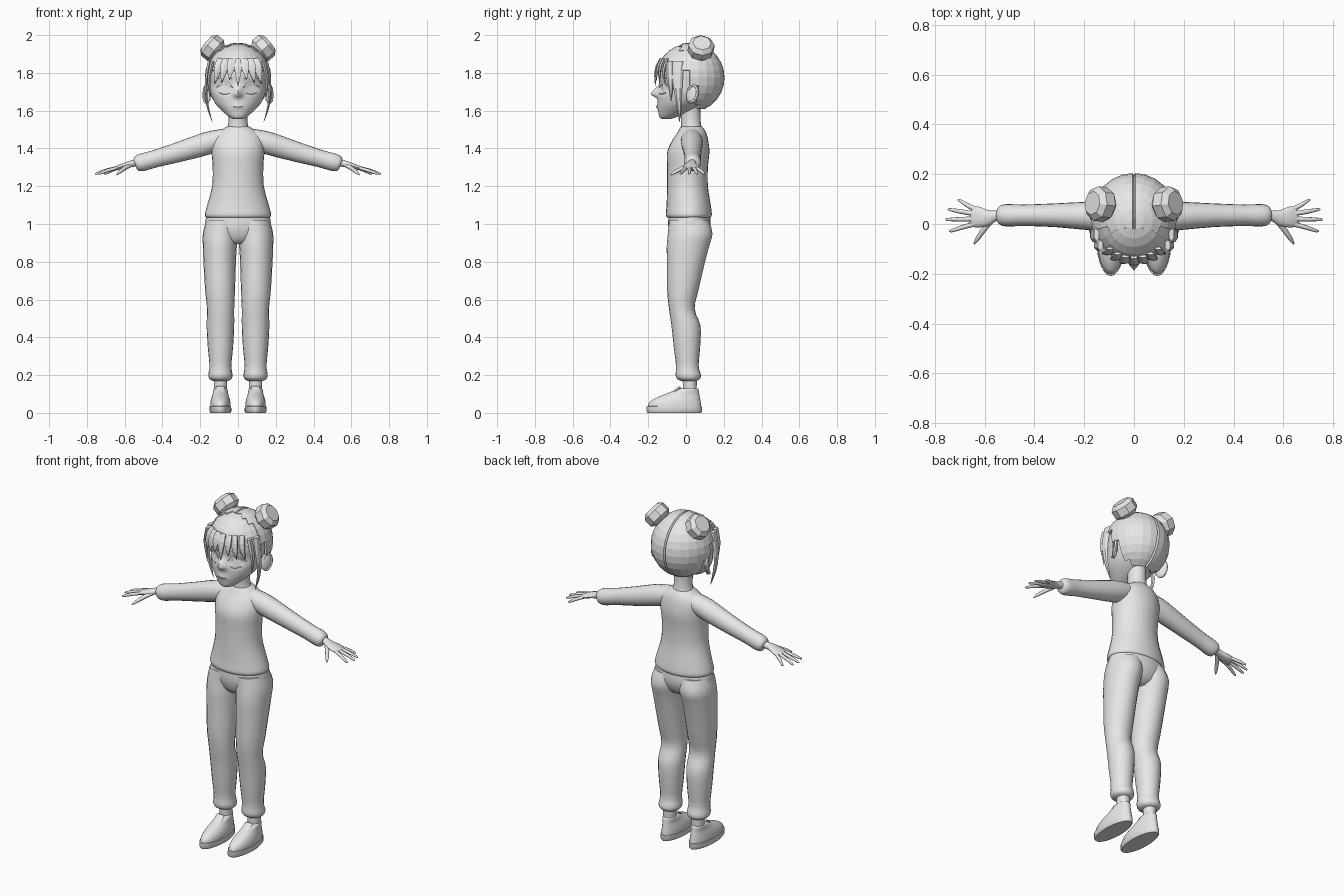
import bpy, bmesh, math
from mathutils import Vector, Matrix
from mathutils.bvhtree import BVHTree

cube = bpy.data.objects.get("Cube")
if cube:
    bpy.data.objects.remove(cube, do_unlink=True)

grey = bpy.data.materials.new("plain grey")
grey.use_nodes = True
grey.diffuse_color = (0.8, 0.8, 0.8, 1)
grey.node_tree.nodes["Principled BSDF"].inputs["Base Color"].default_value = (0.8, 0.8, 0.8, 1)


def finish(name, bm, mirror=False, smooth=True, angle=50):
    """Turn a bmesh into a named object."""
    bmesh.ops.recalc_face_normals(bm, faces=bm.faces)
    mesh = bpy.data.meshes.new(name)
    bm.to_mesh(mesh)
    bm.free()
    mesh.materials.append(grey)
    ob = bpy.data.objects.new(name, mesh)
    bpy.context.collection.objects.link(ob)
    if smooth:
        bpy.ops.object.select_all(action='DESELECT')
        ob.select_set(True)
        bpy.context.view_layer.objects.active = ob
        bpy.ops.object.shade_smooth_by_angle(angle=math.radians(angle))
    if mirror:
        ob.modifiers.new("mirror", 'MIRROR')
    return ob


def spline(rows, steps):
    """Catmull-Rom interpolation of rows of numbers."""
    rows = [Vector(r) for r in rows]
    out = []
    for i in range(len(rows) - 1):
        a, b, c, d = rows[max(i - 1, 0)], rows[i], rows[i + 1], rows[min(i + 2, len(rows) - 1)]
        for k in range(steps):
            t = k / steps
            out.append(b + (c - a) * (t / 2) + (a * 2 - b * 5 + c * 4 - d) * (t * t / 2)
                       + (b * 3 - a - c * 3 + d) * (t ** 3 / 2))
    return out + [rows[-1]]


def loft_mesh(rings, seg=20, steps=3, tilt=False):
    """Skin over oval rings (x, y, z, half width, half depth)."""
    rings = spline(rings, steps)
    bm = bmesh.new()
    loops = []
    for i, r in enumerate(rings):
        t = Vector((0, 0, 1))
        if tilt:
            p, q = rings[max(i - 1, 0)], rings[min(i + 1, len(rings) - 1)]
            t = (Vector(q[:3]) - Vector(p[:3])).normalized()
        b = Vector((0, 1, 0))
        b = (b - t * t.dot(b)).normalized()
        a = t.cross(b)
        loops.append([bm.verts.new(Vector(r[:3]) + a * r[3] * math.sin(u) - b * r[4] * math.cos(u))
                      for u in (math.tau * k / seg for k in range(seg))])
    for l, m in zip(loops, loops[1:]):
        for k in range(seg):
            n = (k + 1) % seg
            bm.faces.new((l[k], l[n], m[n], m[k]))
    bm.faces.new(loops[0])
    bm.faces.new(loops[-1])
    return bm


def loft(name, rings, mirror=False, smooth=True, **kw):
    return finish(name, loft_mesh(rings, **kw), mirror, smooth)


# Sweater
loft("sweater", [(0, .015, 1.035, .168, .115), (0, .015, 1.05, .176, .122), (0, .014, 1.1, .163, .117),
                 (0, .008, 1.2, .137, .108), (0, .008, 1.3, .134, .108), (0, .012, 1.38, .14, .112),
                 (0, .022, 1.44, .137, .096), (0, .03, 1.48, .115, .078), (0, .03, 1.505, .078, .064),
                 (0, .03, 1.515, .06, .055)], seg=28)
loft("sleeves", [(.07, .03, 1.455, .05, .055), (.16, .032, 1.428, .06, .058), (.31, .035, 1.382, .053, .048),
                 (.44, .035, 1.345, .046, .043), (.505, .035, 1.327, .047, .045), (.535, .035, 1.32, .04, .04),
                 (.545, .035, 1.317, .026, .028)], mirror=True, tilt=True)

# Trousers
loft("trouser_hips", [(0, .015, 1.09, .155, .105), (0, .018, 1.02, .172, .112), (0, .018, .97, .172, .11),
                      (0, .015, .92, .13, .09), (0, .01, .895, .07, .06)], seg=28)
loft("trouser_legs", [(.08, .015, 1.02, .088, .105), (.092, .022, .95, .094, .118), (.096, .01, .88, .09, .112),
                      (.097, 0, .8, .086, .101), (.095, -.017, .65, .079, .083), (.092, -.022, .55, .072, .068),
                      (.093, 0, .46, .073, .077), (.093, .005, .35, .067, .07), (.093, .007, .25, .058, .06),
                      (.093, .012, .2, .064, .067), (.093, .014, .178, .056, .058), (.093, .016, .168, .036, .038)],
     mirror=True)

# Ankles and shoes
loft("ankles", [(.093, .02, .2, .036, .038), (.093, .02, .15, .035, .037), (.093, .02, .08, .034, .036)], mirror=True)
loft("shoe_soles", [(.093, -.062, 0, .052, .141), (.093, -.062, .008, .058, .147),
                    (.093, -.062, .034, .057, .146), (.093, -.062, .036, .05, .14)], mirror=True, steps=1, seg=28)
loft("shoe_uppers", [(.093, -.061, .03, .054, .142), (.093, -.058, .055, .053, .136), (.093, -.044, .078, .048, .118),
                     (.093, -.02, .1, .041, .09), (.093, .01, .125, .037, .056), (.093, .016, .13, .03, .044)],
     mirror=True, seg=28)
loft("shoe_tongues", [(.093, -.125, .079, .022, .006), (.093, -.07, .107, .026, .008), (.093, -.03, .137, .024, .007)],
     mirror=True, tilt=True)

# Hands
loft("palms", [(.52, .035, 1.327, .02, .022), (.555, .033, 1.321, .019, .021), (.59, .025, 1.312, .016, .033),
               (.63, .028, 1.3, .013, .042), (.655, .034, 1.292, .009, .036)], mirror=True, tilt=True, seg=14)
fingers = {"index": (.64, 0, .742, -.028), "middle": (.645, .02, .757, .018),
           "ring": (.645, .042, .748, .058), "little": (.635, .058, .708, .095)}
for name, (x0, y0, x1, y1) in fingers.items():
    xm, ym = (x0 + x1) / 2, (y0 + y1) / 2
    loft(name + "_fingers", [(x0, y0, 1.297, .009, .01), (xm, ym, 1.283, .009, .009),
                             (x1 - .008, y1, 1.267, .006, .006), (x1, y1, 1.264, .002, .002)],
         mirror=True, tilt=True, seg=8, steps=2)
loft("thumbs", [(.57, .02, 1.313, .012, .014), (.605, -.025, 1.292, .011, .012), (.63, -.062, 1.272, .008, .009),
                (.642, -.08, 1.26, .003, .003)], mirror=True, tilt=True, seg=8, steps=2)

# Neck and head
loft("neck", [(0, .03, 1.49, .066, .058), (0, .026, 1.54, .05, .052), (0, .02, 1.65, .052, .055)])
skull = [(1.555, .018, -.125, -.085), (1.566, .045, -.14, -.05), (1.6, .085, -.148, .03), (1.64, .121, -.15, .09),
         (1.69, .144, -.15, .14), (1.74, .151, -.14, .16), (1.8, .155, -.144, .17), (1.87, .138, -.115, .15),
         (1.92, .09, -.06, .1)]
bm = loft_mesh([(0, (f + b) / 2, z, w, (b - f) / 2) for z, w, f, b in skull], seg=64, steps=6)
for v in bm.verts:
    x, y, z = v.co
    if y < -.03:
        drop = (z - 1.688) / (.035 if z > 1.688 else .016)
        v.co.y -= .037 * math.exp(-(x / .02) ** 2 - drop ** 2)
        v.co.y += .014 * math.exp(-((abs(x) - .072) / .035) ** 2 - ((z - 1.715) / .025) ** 2)
        v.co.y -= .006 * math.exp(-(x / .03) ** 2 - ((z - 1.622) / .014) ** 2)
bmesh.ops.recalc_face_normals(bm, faces=bm.faces)
surface = BVHTree.FromBMesh(bm)
finish("head", bm)


def on_face(x, z, lift=.002):
    hit = surface.ray_cast(Vector((x, -1, z)), Vector((0, 1, 0)))[0]
    return Vector((x, hit.y - lift, z))


def face_strip(name, pts, half, mirror=True):
    """Thin tapered line lying on the face."""
    rows = spline([(x, 0, z) for x, z in pts], 4)
    n = len(rows) - 1
    loft(name, [(*on_face(p.x, p.z), .0005 + half * math.sin(math.pi * i / n), .003) for i, p in enumerate(rows)],
         mirror, tilt=True, seg=6, steps=1)


# Eyes, brows and mouth
face_strip("upper_lashes", [(.028, 1.722), (.05, 1.739), (.085, 1.741), (.118, 1.722)], .005)
face_strip("lower_lashes", [(.045, 1.693), (.07, 1.687), (.1, 1.695)], .0025)
face_strip("eyebrows", [(.03, 1.768), (.07, 1.782), (.115, 1.768)], .004)
face_strip("mouth", [(-.026, 1.622), (0, 1.619), (.026, 1.622)], .0025, False)
bm = bmesh.new()
bm.faces.new([bm.verts.new(on_face(.073 + .02 * math.cos(u), 1.714 + .026 * math.sin(u), .0025))
              for u in (math.tau * k / 16 for k in range(16))])
finish("irises", bm, True)

# Ears
bm = bmesh.new()
tilt = Matrix.Translation((.162, .035, 1.688)) @ Matrix.Rotation(-.25, 4, 'X') @ Matrix.Rotation(-.45, 4, 'Z')
bmesh.ops.create_uvsphere(bm, u_segments=16, v_segments=10, radius=1,
                          matrix=tilt @ Matrix.Diagonal((.013, .035, .052, 1)))
finish("ears", bm, True)
loft("ear_rims", [(*(tilt @ Vector((.008, .029 * math.cos(u), .046 * math.sin(u)))), .006, .006)
                  for u in (math.radians(d) for d in range(-100, 161, 20))], mirror=True, tilt=True, seg=8, steps=1)

# Hair: faceted shells on one ellipsoid
CENTRE, RADII = Vector((0, .02, 1.775)), Vector((.176, .185, .185))


def hair_shell(name, scale, keep, part_line):
    bm = bmesh.new()
    size = RADII * scale
    bmesh.ops.create_uvsphere(bm, u_segments=24, v_segments=14, radius=1,
                              matrix=Matrix.Translation(CENTRE) @ Matrix.Diagonal((*size, 1)))
    cut = [f for f in bm.faces if not keep(f.calc_center_median())]
    bmesh.ops.delete(bm, geom=cut, context='FACES')
    if part_line:
        for x in (-.006, 0, .006):
            bmesh.ops.bisect_plane(bm, geom=bm.verts[:] + bm.edges[:] + bm.faces[:], dist=1e-5,
                                   plane_co=(x, 0, 0), plane_no=(1, 0, 0))
        for v in bm.verts:
            if abs(v.co.x) < .002:
                v.co = CENTRE + (v.co - CENTRE) * .95
    ob = finish(name, bm, smooth=False)
    mod = ob.modifiers.new("thickness", 'SOLIDIFY')
    mod.thickness, mod.offset = .012, -1


def back_area(c):
    if c.y < 0:
        return c.z > 1.8 and c.y > -.025
    return c.z > (1.74 if c.y < .06 else 1.61)


hair_shell("back_hair", 1, back_area, True)
hair_shell("front_hair", .975, lambda c: c.y < .04 and c.z > 1.815, False)


def bang(name, x0, x1, tip, half):
    """Pointed lock hanging over the forehead."""
    rings = []
    for t, w in ((0, .7), (.3, 1), (.65, .65), (1, .03)):
        x, z = x0 + (x1 - x0) * t, 1.875 + (tip - 1.875) * t
        rise = max(0, 1 - (x / RADII.x) ** 2 - (max(z - CENTRE.z, 0) / RADII.z) ** 2)
        rings.append((x, CENTRE.y - RADII.y * math.sqrt(rise) * .985, z, half * w, .008 * w + .001))
    loft(name, rings, mirror=x0 != 0, smooth=False, tilt=True, seg=6, steps=2)


bang("centre_bang", 0, 0, 1.73, .022)
bang("inner_bangs", .035, .045, 1.76, .024)
bang("middle_bangs", .065, .088, 1.745, .024)
bang("outer_bangs", .095, .125, 1.74, .024)

# Side locks in front of the ears
loft("long_side_locks", [(.15, -.04, 1.86, .012, .03), (.166, -.045, 1.77, .01, .028), (.168, -.04, 1.67, .008, .018),
                         (.155, -.035, 1.6, .006, .011), (.136, -.035, 1.54, .001, .001)],
     mirror=True, smooth=False, seg=6, steps=2)
loft("short_side_locks", [(.135, -.085, 1.86, .012, .022), (.152, -.085, 1.78, .01, .02), (.152, -.08, 1.71, .006, .011),
                          (.145, -.08, 1.65, .001, .001)], mirror=True, smooth=False, seg=6, steps=2)

# Buns
bm = bmesh.new()
turn = Vector((.75, .1, .62)).to_track_quat('Z', 'Y').to_matrix().to_4x4()
bmesh.ops.create_cone(bm, cap_ends=True, segments=8, radius1=.07, radius2=.07, depth=.085,
                      matrix=Matrix.Translation((.135, .08, 1.932)) @ turn)
rims = [e for e in bm.edges if any(len(f.verts) > 4 for f in e.link_faces)]
bmesh.ops.bevel(bm, geom=rims, offset=.02, segments=1, affect='EDGES')
finish("hair_buns", bm, True, smooth=False)
